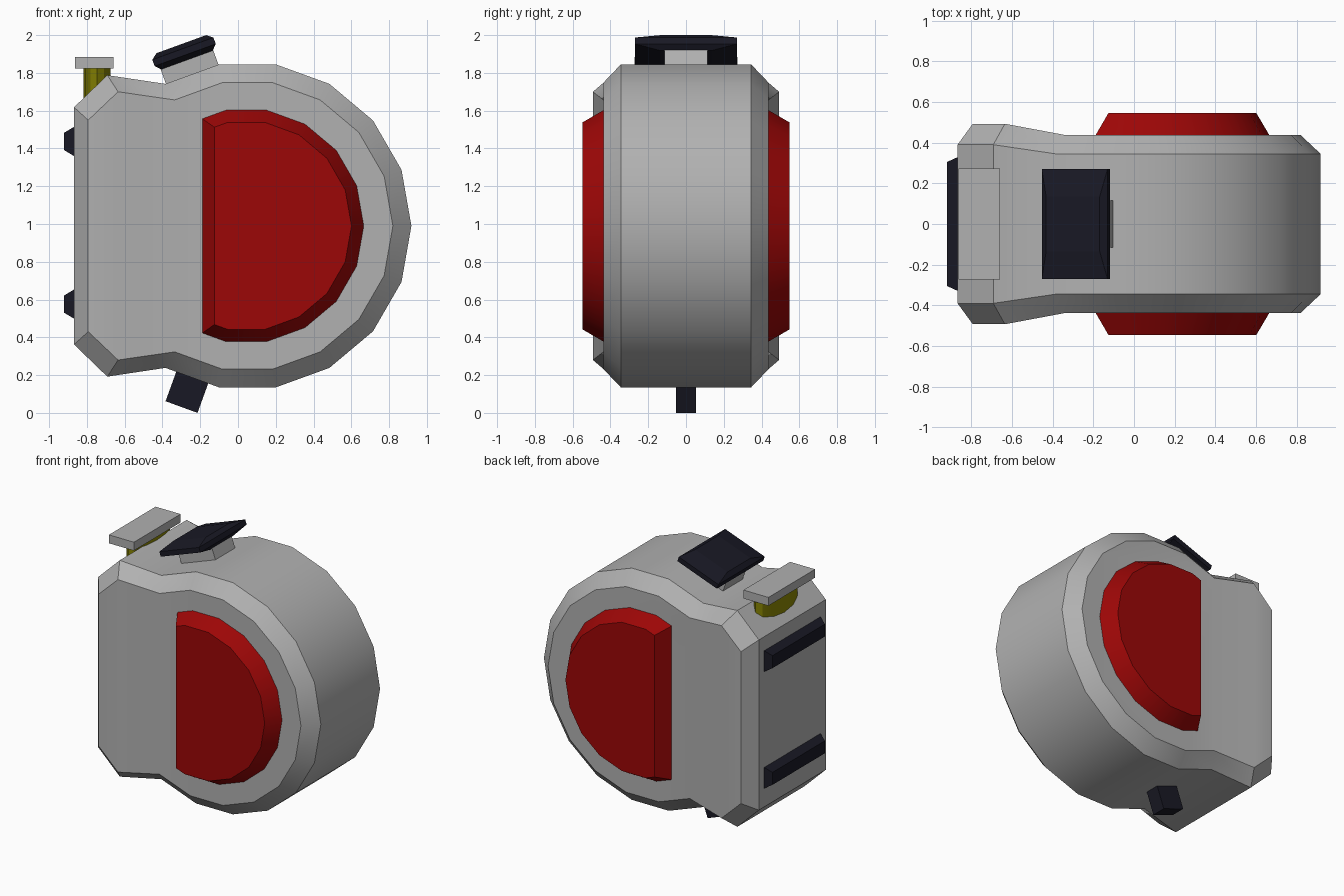
import bpy, bmesh
from math import sin, cos, radians

if "Cube" in bpy.data.objects:
    bpy.data.objects.remove(bpy.data.objects["Cube"])

CZ = 0.99  # height of the round body's centre


def material(name, rgb):
    m = bpy.data.materials.new(name)
    m.diffuse_color = (*rgb, 1)
    m.use_nodes = True
    m.node_tree.nodes["Principled BSDF"].inputs["Base Color"].default_value = m.diffuse_color
    return m


GREY = material("grey", (0.44, 0.44, 0.44))
RED = material("red", (0.335, 0.002, 0.002))
DARK = material("dark", (0.0095, 0.0095, 0.018))
YELLOW = material("yellow", (0.26, 0.245, 0.001))


def loft(name, rings, mat, cap_splits=None, smooth=False):
    """Skin a stack of rings and cap both ends (caps may be cut into index groups)."""
    bm = bmesh.new()
    loops = [[bm.verts.new(p) for p in r] for r in rings]
    n = len(rings[0])
    for a, b in zip(loops, loops[1:]):
        for i in range(n):
            j = (i + 1) % n
            bm.faces.new((a[i], a[j], b[j], b[i]))
    for end in (loops[0], loops[-1]):
        for group in cap_splits or [range(n)]:
            bm.faces.new([end[i] for i in group])
    bmesh.ops.recalc_face_normals(bm, faces=bm.faces)
    me = bpy.data.meshes.new(name)
    bm.to_mesh(me)
    bm.free()
    ob = bpy.data.objects.new(name, me)
    bpy.context.collection.objects.link(ob)
    me.materials.append(mat)
    if smooth:
        bpy.ops.object.select_all(action='DESELECT')
        ob.select_set(True)
        bpy.context.view_layer.objects.active = ob
        bpy.ops.object.shade_smooth_by_angle(angle=radians(30))
    return ob


def rect(hx, hy, z):
    return [(-hx, -hy, z), (hx, -hy, z), (hx, hy, z), (-hx, hy, z)]


def place(ob, loc, tilt=0):
    ob.location = loc
    ob.rotation_euler.y = radians(tilt)
    return ob


# Case: 18-sided drum merged into a flared, chamfered back
def outline(r, arc_y, back, back_y):
    pts = [(0.05 + r * cos(radians(a)), arc_y, CZ + r * sin(radians(a)))
           for a in range(-120, 121, 20)]
    (x1, h1), (x2, h2) = back
    return pts + [(x1, back_y, CZ + h1), (x2, back_y, CZ + h2),
                  (x2, back_y, CZ - h2), (x1, back_y, CZ - h1)]


def flip(ring):
    return [(x, -y, z) for x, y, z in ring]


face = outline(0.77, -0.437, [(-0.635, 0.71), (-0.793, 0.56)], -0.493)
rim = outline(0.868, -0.345, [(-0.692, 0.798), (-0.868, 0.628)], -0.39)
loft("case", [face, rim, flip(rim), flip(face)], GREY,
     cap_splits=[range(13), (12, 13, 16, 0), (13, 14, 15, 16)], smooth=True)


# Red side covers: D-shaped, tapering outward
def d_ring(r, cut, y):
    pts = [(0.044 + r * cos(radians(a)), y, CZ + r * sin(radians(a)))
           for a in range(-100, 101, 20)]
    xa, za = pts[-1][0], pts[-1][2] - CZ
    xb, zb = 0.044 + r * cos(radians(120)), r * sin(radians(120))
    h = za + (zb - za) * (cut - xa) / (xb - xa)
    return pts + [(cut, y, CZ + h), (cut, y, CZ - h)]


for side, label in ((-1, "front"), (1, "rear")):
    loft(label + "_cover", [d_ring(0.623, -0.19, side * 0.435),
                            d_ring(0.557, -0.125, side * 0.547)], RED, smooth=True)

# Dark ribs across the back
for z, label in ((1.437, "upper"), (0.576, "lower")):
    loft(label + "_back_rib",
         [[(x, sy * hy, z + sz * hz) for sy, sz in ((-1, -1), (1, -1), (1, 1), (-1, 1))]
          for x, hy, hz in ((-0.865, 0.33, 0.079), (-0.92, 0.305, 0.046))], DARK)

# Button: yellow oval stem with a grey plate
loft("button_stem", [[(-0.746 + 0.071 * cos(radians(a)), 0.02 + 0.235 * sin(radians(a)), z)
                      for a in range(0, 360, 30)] for z in (1.55, 1.83)],
     YELLOW, smooth=True)
place(loft("button_plate", [rect(0.102, 0.272, 1.823), rect(0.102, 0.272, 1.885)], GREY),
      (-0.761, 0, 0))

# Tilted lock: grey neck and dark cap bevelled above and below
LOCK = (-0.283, 0, 1.904)
place(loft("lock_neck", [rect(0.148, 0.115, -0.25), rect(0.148, 0.115, -0.03)], GREY),
      LOCK, -20)
place(loft("lock_cap", [rect(0.145, 0.135, -0.038), rect(0.172, 0.27, -0.01),
                        rect(0.172, 0.27, 0.026), rect(0.14, 0.135, 0.051)], DARK), LOCK, -20)

# Tape hook below
place(loft("tape_hook", [rect(0.09, 0.054, 0), rect(0.09, 0.054, 0.27)], DARK),
      (-0.299, 0, 0.031), 20)
